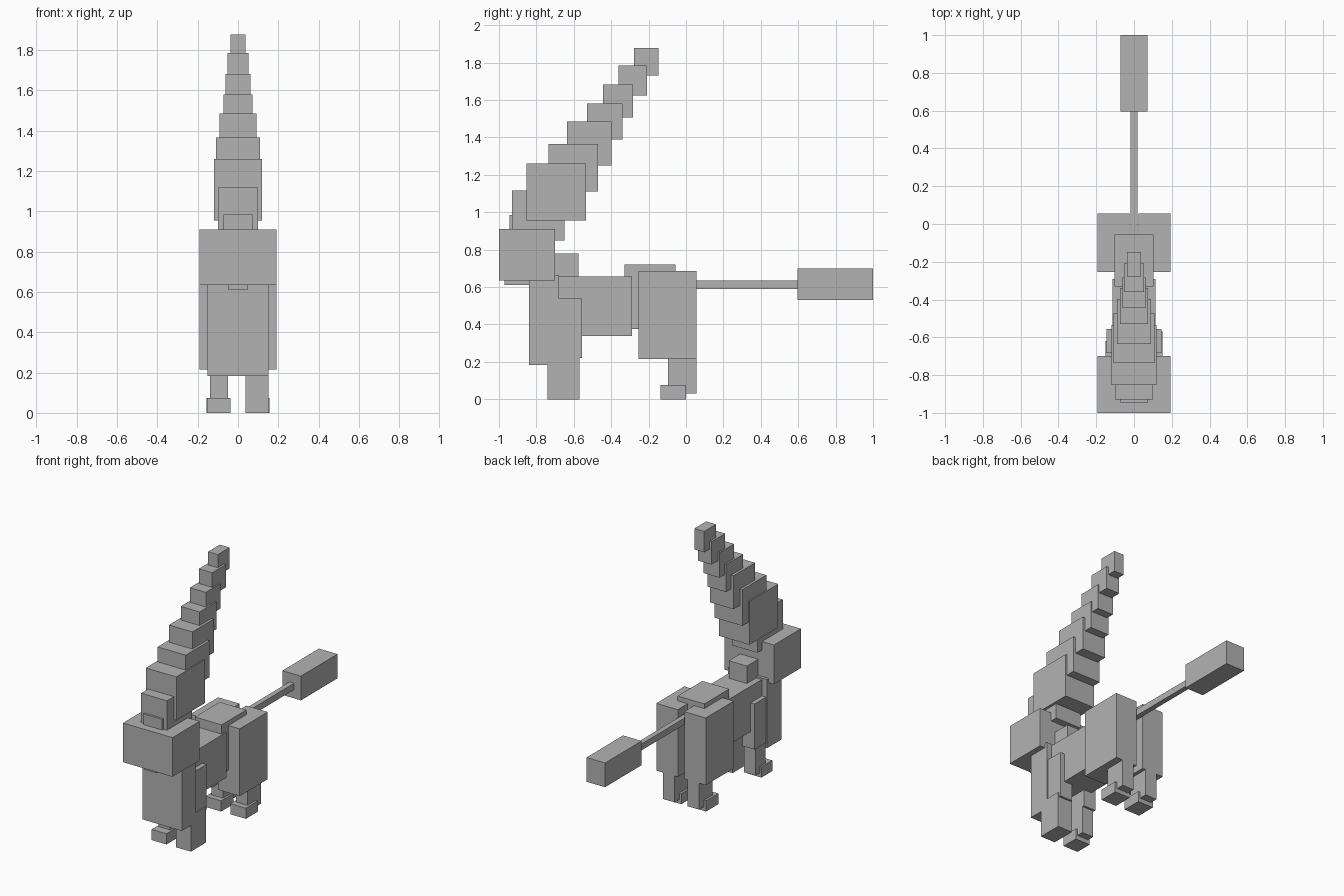
import bpy

if "Cube" in bpy.data.objects:
    bpy.data.objects.remove(bpy.data.objects["Cube"], do_unlink=True)

grey = bpy.data.materials.new("plain grey")
grey.use_nodes = True
grey.diffuse_color = (0.45, 0.45, 0.45, 1)
grey.node_tree.nodes["Principled BSDF"].inputs["Base Color"].default_value = grey.diffuse_color


def box(name, x, y, z):
    """Axis-aligned block spanning the given (low, high) ranges."""
    spans = (x, y, z)
    bpy.ops.mesh.primitive_cube_add(size=1, location=[(a + b) / 2 for a, b in spans])
    ob = bpy.context.object
    ob.name = name
    ob.scale = [b - a for a, b in spans]
    bpy.ops.object.transform_apply(location=False, rotation=False, scale=True)
    ob.data.materials.append(grey)


def centred(name, half, y, z):
    box(name, (-half, half), y, z)


def pair(name, inner, outer, y, z):
    box("left_" + name, (inner, outer), y, z)
    box("right_" + name, (-outer, -inner), y, z)


# Head and jaw
centred("head", 0.192, (-1, -0.70), (0.635, 0.91))
centred("jaw", 0.048, (-0.97, -0.80), (0.61, 0.66))

# Body
centred("chest", 0.152, (-0.84, -0.68), (0.183, 0.665))
centred("neck", 0.07, (-0.71, -0.575), (0.60, 0.778))
centred("torso", 0.113, (-0.69, -0.29), (0.337, 0.655))
centred("hips", 0.104, (-0.33, -0.055), (0.375, 0.72))

# Tail
centred("tail_rod", 0.018, (-0.06, 0.60), (0.59, 0.635))
centred("tail_tip", 0.072, (0.595, 1), (0.53, 0.70))

# Front legs: the left is one solid block, the right has a separate foot
pair("shoulder", 0.05, 0.145, (-0.68, -0.555), (0.22, 0.54))
box("left_front_leg", (0.037, 0.152), (-0.74, -0.57), (0, 0.25))
box("right_front_leg", (-0.14, -0.05), (-0.68, -0.57), (0.03, 0.25))
box("right_front_foot", (-0.152, -0.037), (-0.74, -0.62), (0, 0.075))

# Hind legs
pair("thigh", 0.025, 0.192, (-0.255, 0.055), (0.215, 0.687))
pair("hind_leg", 0.05, 0.14, (-0.095, 0.055), (0.03, 0.23))
pair("hind_foot", 0.036, 0.156, (-0.135, 0), (0, 0.075))

# Stacked crest, from the brow to the tip: half width, y range, z range
crest = [
    (0.073, (-0.945, -0.72), (0.80, 0.985)),
    (0.100, (-0.93, -0.65), (0.85, 1.117)),
    (0.118, (-0.853, -0.535), (0.955, 1.26)),
    (0.109, (-0.735, -0.47), (1.11, 1.365)),
    (0.091, (-0.635, -0.397), (1.25, 1.485)),
    (0.073, (-0.53, -0.34), (1.388, 1.58)),
    (0.062, (-0.445, -0.283), (1.507, 1.682)),
    (0.052, (-0.36, -0.208), (1.625, 1.785)),
    (0.038, (-0.278, -0.148), (1.73, 1.877)),
]
for i, (half, y, z) in enumerate(crest):
    centred(f"crest_block_{i + 1}", half, y, z)
